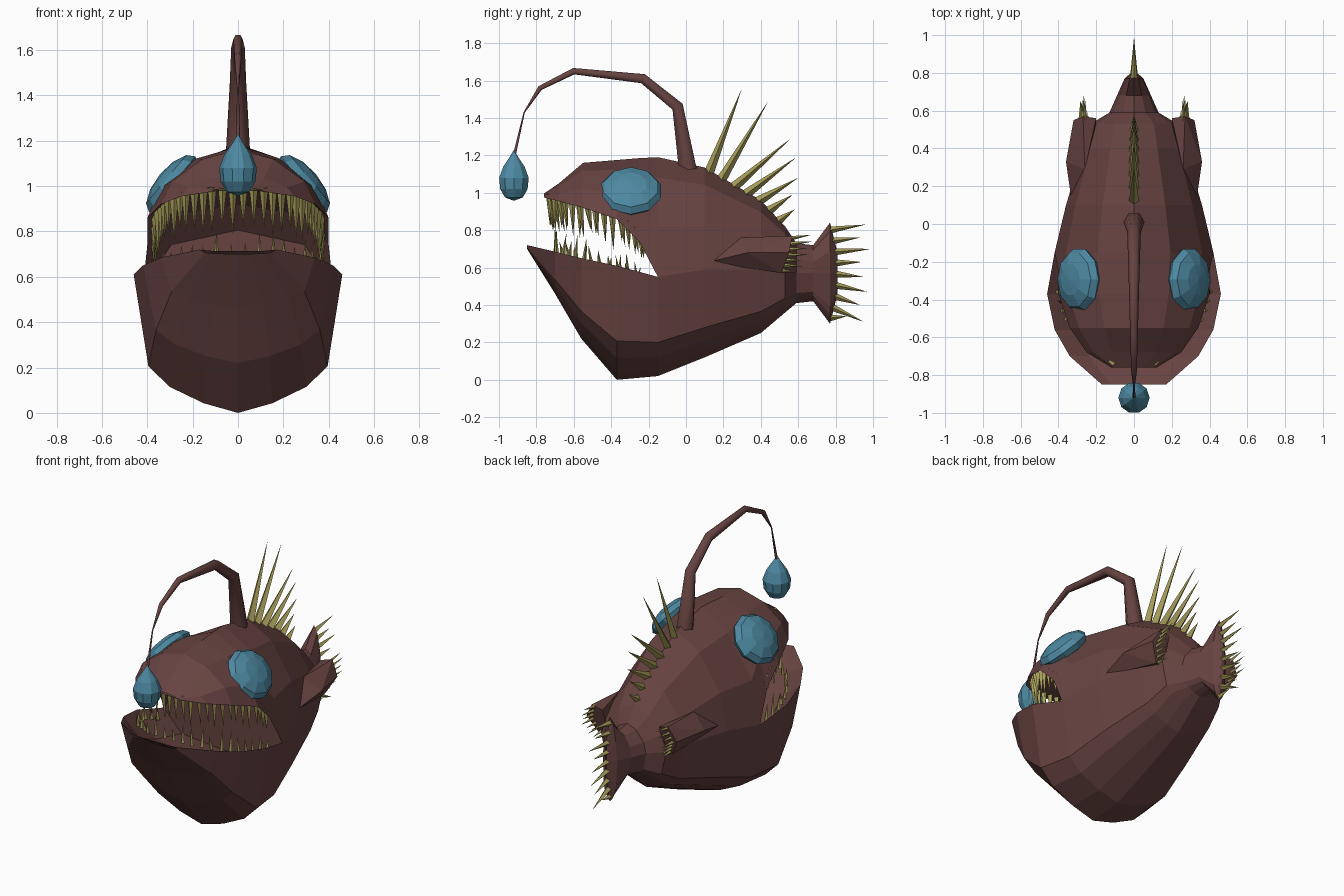
import bpy, bmesh, random
from mathutils import Vector, Matrix

if "Cube" in bpy.data.objects:
    bpy.data.objects.remove(bpy.data.objects["Cube"])

random.seed(4)


def material(name, rgb):
    m = bpy.data.materials.new(name)
    m.diffuse_color = (*rgb, 1)
    m.use_nodes = True
    m.node_tree.nodes["Principled BSDF"].inputs["Base Color"].default_value = m.diffuse_color
    return m


SKIN = material("skin", (0.135, 0.057, 0.053))
BLUE = material("blue", (0.075, 0.25, 0.36))
BONE = material("bone", (0.38, 0.33, 0.1))


def finish(bm, name, mat):
    bmesh.ops.remove_doubles(bm, verts=bm.verts, dist=0.0005)
    bmesh.ops.recalc_face_normals(bm, faces=bm.faces)
    me = bpy.data.meshes.new(name)
    bm.to_mesh(me)
    bm.free()
    me.materials.append(mat)
    ob = bpy.data.objects.new(name, me)
    bpy.context.collection.objects.link(ob)
    return ob


def shell(bm, stations, profile):
    """Loft symmetric arcs; station = (y, outer z, half width, seam z)."""
    rows = []
    for y, ze, w, zl in stations:
        half = [(f * w, y, zl + g * (ze - zl)) for f, g in profile]
        arc = half + [(-x, yy, z) for x, yy, z in half[-2::-1]]
        rows.append([bm.verts.new(p) for p in arc])
    for a, b in zip(rows, rows[1:]):
        for i in range(len(a) - 1):
            bm.faces.new((a[i], a[i + 1], b[i + 1], b[i]))
    return rows


def spike(bm, base, tip, r, n=4):
    base, tip = Vector(base), Vector(tip)
    d = tip - base
    mat = Matrix.Translation((base + tip) / 2) @ d.to_track_quat('Z', 'Y').to_matrix().to_4x4()
    bmesh.ops.create_cone(bm, cap_ends=True, segments=n, radius1=r, radius2=0,
                          depth=d.length, matrix=mat)


def sample(pts, t):
    """Point at fraction t of a polyline's length."""
    pts = [Vector(p) for p in pts]
    lens = [(b - a).length for a, b in zip(pts, pts[1:])]
    d = t * sum(lens)
    for a, b, l in zip(pts, pts[1:], lens):
        if d <= l:
            return a.lerp(b, d / l)
        d -= l
    return pts[-1]


# Body: lower and upper shells sharing a seam behind the mouth corner
LOW = [(-.85, .70, .17, .72), (-.70, .46, .34, .685), (-.56, .22, .42, .65),
       (-.37, 0, .46, .61), (-.15, .02, .42, .55)]
UP = [(-.76, .995, .12, .975), (-.68, 1.05, .25, .955), (-.55, 1.16, .34, .92),
      (-.37, 1.175, .40, .86), (-.25, 1.185, .40, .74), (-.15, 1.19, .42, .55)]
# rear stations: y, bottom z, top z, half width, seam z
REAR = [(.10, .12, 1.135, .36, .59), (.40, .25, .96, .27, .59), (.53, .36, .82, .23, .585),
        (.59, .41, .73, .13, .57), (.68, .42, .72, .09, .57), (.77, .30, .84, .05, .57),
        (.81, .46, .68, .005, .57)]
bm = bmesh.new()
shell(bm, LOW + [(y, b, w, s) for y, b, t, w, s in REAR],
      [(1, 0), (.86, .66), (.66, .81), (.33, .93), (0, 1)])
shell(bm, UP + [(y, t, w, s) for y, b, t, w, s in REAR], [(1, 0), (.86, .42), (.46, .83), (0, 1)])
finish(bm, "body", SKIN)

# Mouth lining with back wall
bm = bmesh.new()
floor = shell(bm, LOW, [(1, 0), (.7, .25), (0, .3)])[-1]
roof = shell(bm, UP, [(1, 0), (.7, .3), (0, .4)])[-1]
bm.faces.new(floor + roof[-2:0:-1])
finish(bm, "mouth_lining", SKIN)

# Teeth along both lips
up_lip = [(w, y, z) for y, _, w, z in UP[::-1]]
up_lip += [(-x, y, z) for x, y, z in up_lip[::-1]]
low_lip = [(w, y, z) for y, _, w, z in LOW[::-1]]
low_lip += [(-x, y, z) for x, y, z in low_lip[::-1]]

bm = bmesh.new()
for i in range(32):
    p = sample(up_lip, .12 + .76 * i / 31)
    base = Vector((p.x * .92, p.y + .03, p.z + .02))
    length = random.uniform(.14, .21) * (1 if p.y < -.4 else .85)
    spike(bm, base, base + Vector((0, random.uniform(0, .03), -length)), .02)
finish(bm, "upper_teeth", BONE)

bm = bmesh.new()
for i in range(26):
    p = sample(low_lip, .05 + .9 * i / 25)
    base = Vector((p.x * .88, -.3 + (p.y + .3) * .72, p.z - .05))
    spike(bm, base, base + Vector((0, random.uniform(-.02, .02), random.uniform(.07, .14))), .013)
finish(bm, "lower_teeth", BONE)

# Eyes: flattened, tilted ellipsoids
for s, side in ((1, "right"), (-1, "left")):
    bm = bmesh.new()
    rot = Vector((.77 * s, 0, .64)).to_track_quat('Z', 'Y').to_matrix().to_4x4()
    along_y = abs((rot.to_3x3() @ Vector((0, 1, 0))).y) > .5
    size = (.16, .17) if along_y else (.17, .16)
    bmesh.ops.create_uvsphere(bm, u_segments=10, v_segments=6, radius=1,
                              matrix=Matrix.Translation((.29 * s, -.295, 1.008)) @ rot
                              @ Matrix.Diagonal((*size, .07, 1)))
    finish(bm, side + "_eye", BLUE)

# Lure stalk: tapered bent tube ending in a thread
cu = bpy.data.curves.new("lure_stalk", 'CURVE')
cu.dimensions = '3D'
cu.bevel_depth = 1
cu.bevel_resolution = 1
cu.use_fill_caps = True
path = [(.01, 1.12, .055), (-.045, 1.46, .036), (-.23, 1.61, .03), (-.60, 1.65, .02),
        (-.78, 1.56, .015), (-.865, 1.43, .004), (-.918, 1.2, .009)]
sp = cu.splines.new('POLY')
sp.points.add(len(path) - 1)
for pt, (y, z, r) in zip(sp.points, path):
    pt.co = (0, y, z, 1)
    pt.radius = r
cu.materials.append(SKIN)
bpy.context.collection.objects.link(bpy.data.objects.new("lure_stalk", cu))

# Lure bulb: spun teardrop
bm = bmesh.new()
prof = [(0, 1.23), (.025, 1.19), (.06, 1.14), (.083, 1.08), (.077, 1.02), (.05, .975), (0, .957)]
vs = [bm.verts.new((r, -.92, z)) for r, z in prof]
es = [bm.edges.new(e) for e in zip(vs, vs[1:])]
bmesh.ops.spin(bm, geom=vs + es, cent=(0, -.92, 0), axis=(0, 0, 1), angle=6.283185, steps=10)
finish(bm, "lure_bulb", BLUE)

# Dorsal spines along the back
back = [(0, .12, 1.1), (0, .38, .95), (0, .48, .84)]
tips = [(.30, 1.56), (.44, 1.49), (.56, 1.29), (.59, 1.19), (.60, 1.08), (.57, .99), (.58, .91)]
bm = bmesh.new()
for i, (y, z) in enumerate(tips):
    spike(bm, sample(back, i / (len(tips) - 1)), (0, y, z), .027)
finish(bm, "dorsal_spines", BONE)

# Tail spines fanned off the rear edge
edge = [(0, .765, .33), (0, .80, .46), (0, .80, .67), (0, .765, .8)]
tips = [(.86, .34), (.95, .31), (.93, .40), (.97, .47), (.95, .55), (.94, .63), (.99, .70),
        (.93, .76), (.96, .83)]
bm = bmesh.new()
for i, (y, z) in enumerate(tips):
    spike(bm, sample(edge, i / (len(tips) - 1)), (0, y, z), .019)
finish(bm, "tail_spines", BONE)

# Pectoral fins with trailing spines
fin = [(.33, .12, .63), (.26, .29, .76), (.36, .33, .68), (.27, .57, .77), (.32, .55, .68),
       (.26, .51, .57), (.20, .56, .75), (.20, .5, .58)]
for s, side in ((1, "right"), (-1, "left")):
    bm = bmesh.new()
    pts = [bm.verts.new((x * s, y, z)) for x, y, z in fin]
    bmesh.ops.convex_hull(bm, input=pts)
    finish(bm, side + "_pectoral_fin", SKIN)
    bm = bmesh.new()
    for i in range(7):
        t = i / 6
        b = sample([(.26 * s, .55, .755), (.285 * s, .535, .67), (.245 * s, .50, .585)], t)
        spike(bm, b, b + Vector((0, .12 - .03 * t + .02 * (i % 2), .02 - .03 * t)), .013)
    finish(bm, side + "_fin_spines", BONE)
